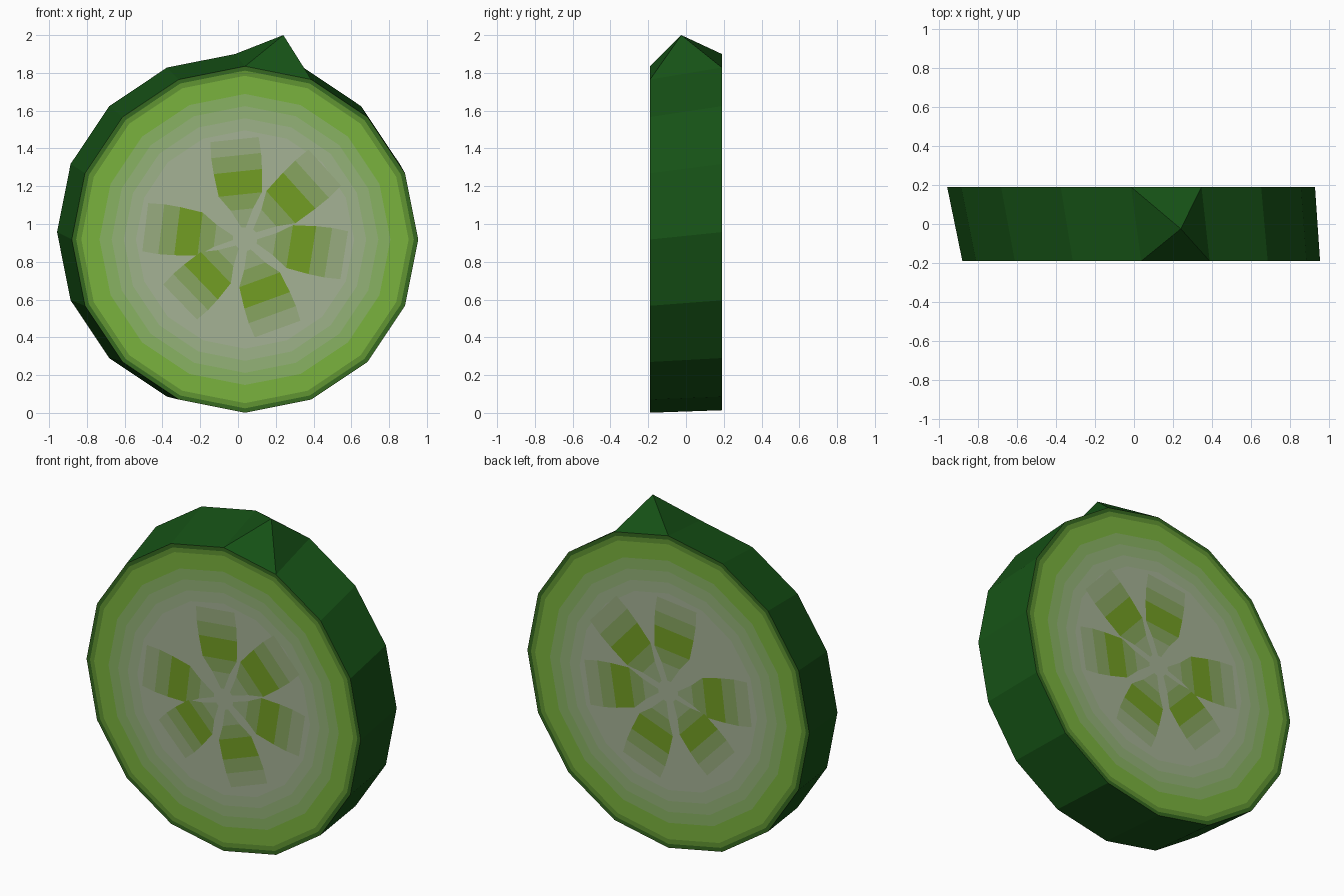
import bpy, bmesh, math
from mathutils import Vector

if "Cube" in bpy.data.objects:
    bpy.data.objects.remove(bpy.data.objects["Cube"])

N = 16
# cut faces: y, centre x, centre z, radius
FRONT = (-0.19, 0.037, 0.918, 0.917)
BACK = (0.19, -0.015, 0.957, 0.943)


def mix(a, b, t):
    return tuple(p + (q - p) * t for p, q in zip(a, b))


def material(name, rgb):
    m = bpy.data.materials.new(name)
    m.diffuse_color = (*rgb, 1)
    m.use_nodes = True
    m.node_tree.nodes["Principled BSDF"].inputs["Base Color"].default_value = m.diffuse_color
    return m


def make_object(name, bm, mats):
    me = bpy.data.meshes.new(name)
    bm.to_mesh(me)
    bm.free()
    for m in mats:
        me.materials.append(m)
    ob = bpy.data.objects.new(name, me)
    bpy.context.collection.objects.link(ob)
    return ob


def polar(cut, r, deg, lift=0.0):
    """Point on a cut face; r is a fraction of that face's radius."""
    y, cx, cz, rad = cut
    a = math.radians(deg)
    return Vector((cx + rad * r * math.cos(a),
                   y + math.copysign(lift, y),
                   cz + rad * r * math.sin(a)))


RIND, GREEN, PALE, SEED = ((0.008, 0.085, 0.008), (0.195, 0.445, 0.048),
                           (0.376, 0.445, 0.30), (0.17, 0.34, 0.017))

# slice: rind, peaked stub and concentric bands of flesh
bands = [(1.0, 0.975, mix(RIND, GREEN, 0.15)), (0.975, 0.945, mix(RIND, GREEN, 0.6)),
         (0.945, 0.84, GREEN), (0.84, 0.77, mix(GREEN, PALE, 0.3)),
         (0.77, 0.70, mix(GREEN, PALE, 0.55)), (0.70, 0.63, mix(GREEN, PALE, 0.8))]
mats = [material("rind", RIND), material("pale_flesh", PALE)]
mats += [material(f"flesh_band_{i}", b[2]) for i, b in enumerate(bands)]

bm = bmesh.new()
rims = []
for cut in (FRONT, BACK):
    rim = outer = [bm.verts.new(polar(cut, 1, i * 360 / N)) for i in range(N)]
    for k, (_, r, _c) in enumerate(bands):
        inner = [bm.verts.new(polar(cut, r, i * 360 / N)) for i in range(N)]
        for i in range(N):
            j = (i + 1) % N
            bm.faces.new((outer[i], outer[j], inner[j], inner[i])).material_index = k + 2
        outer = inner
    bm.faces.new(outer).material_index = 1
    rims.append(rim)

front, back = rims
tip = bm.verts.new((0.24, -0.025, 2.0))
for i in range(N):
    j = (i + 1) % N
    quad = (front[i], front[j], back[j], back[i])
    if i == 3:  # the panel right of the top rises to a point
        for k in range(4):
            bm.faces.new((quad[k], quad[(k + 1) % 4], tip))
    else:
        bm.faces.new(quad)
bmesh.ops.recalc_face_normals(bm, faces=bm.faces)
make_object("cucumber_slice", bm, mats)

# seed pockets: direction and outer radius, flush on both cut faces
seeds = [(96, 0.58), (42, 0.62), (-9, 0.58), (-70, 0.55), (-136, 0.52), (173, 0.58)]
# profile of one pocket: fraction of its length, half width
profile = [(0.12, 0.012), (0.30, 0.065), (0.45, 0.125), (0.68, 0.14), (0.84, 0.145), (1.0, 0.14)]
tints = [0.35, 0.7, 1.0, 0.65, 0.3]
seed_mats = [material(f"seed_{i}", mix(PALE, SEED, t)) for i, t in enumerate(tints)]

for name, cut in (("front_seeds", FRONT), ("back_seeds", BACK)):
    bm = bmesh.new()
    for deg, length in seeds:
        a = math.radians(deg)
        side = Vector((-math.sin(a), 0, math.cos(a))) * cut[3]
        rows = []
        for f, w in profile:
            p = polar(cut, f * length, deg, 0.002)
            rows.append((bm.verts.new(p - side * w), bm.verts.new(p + side * w)))
        for k in range(len(rows) - 1):
            (a0, b0), (a1, b1) = rows[k], rows[k + 1]
            loop = (a0, a1, b1, b0)
            face = bm.faces.new(loop if cut is FRONT else loop[::-1])
            face.material_index = k
    make_object(name, bm, seed_mats)
